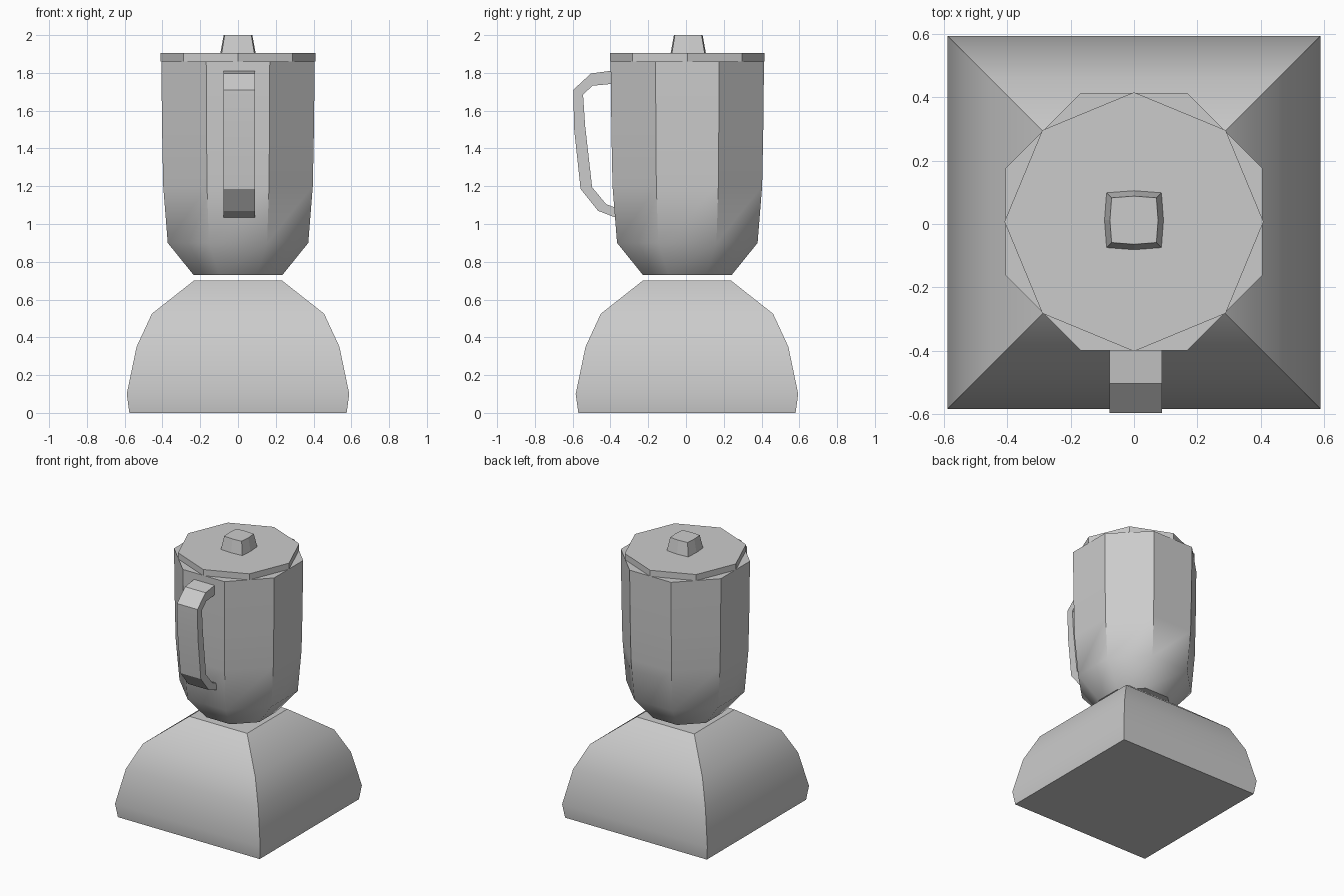
import bpy
import bmesh
from math import cos, sin, pi, radians

if "Cube" in bpy.data.objects:
    bpy.data.objects.remove(bpy.data.objects["Cube"])

CY = 0.007  # depth centre of the body


def finish(name, bm, angle=None):
    bmesh.ops.recalc_face_normals(bm, faces=bm.faces)
    mesh = bpy.data.meshes.new(name)
    bm.to_mesh(mesh)
    bm.free()
    ob = bpy.data.objects.new(name, mesh)
    bpy.context.collection.objects.link(ob)
    if angle:
        bpy.ops.object.select_all(action='DESELECT')
        bpy.context.view_layer.objects.active = ob
        ob.select_set(True)
        bpy.ops.object.shade_smooth_by_angle(angle=radians(angle))
    return ob


def loft(name, section, profile, cy=CY, angle=None):
    """Stack a unit cross-section scaled by each (size, z) and cap the ends."""
    bm = bmesh.new()
    rings = [[bm.verts.new((x * s, cy + y * s, z)) for x, y in section]
             for s, z in profile]
    n = len(section)
    for a, b in zip(rings, rings[1:]):
        for i in range(n):
            j = (i + 1) % n
            bm.faces.new((a[i], a[j], b[j], b[i]))
    bm.faces.new(rings[0][::-1])
    bm.faces.new(rings[-1])
    return finish(name, bm, angle)


def ngon(n, radius=1.0, turn=0.0):
    return [(radius * cos(turn + 2 * pi * i / n),
             radius * sin(turn + 2 * pi * i / n)) for i in range(n)]


# Square motor base with rounded shoulders
loft("motor_base", ngon(4, 2 ** 0.5, pi / 4),
     [(0.575, 0), (0.589, 0.10), (0.537, 0.35), (0.456, 0.525), (0.234, 0.70)],
     cy=0.005, angle=32)

# Octagonal jug, flat side to the front
loft("jug", ngon(8, 1 / cos(pi / 8), pi / 8),
     [(0.235, 0.73), (0.372, 0.90), (0.396, 1.20), (0.402, 1.50), (0.406, 1.86)],
     angle=37)

# Octagonal lid, corner to the front
loft("lid", ngon(8), [(0.409, 1.86), (0.409, 1.905)])

# Tapered knob with slightly bowed sides
bowed = [(1, 0), (0.93, 0.93), (0, 1), (-0.93, 0.93),
         (-1, 0), (-0.93, -0.93), (0, -1), (0.93, -0.93)]
loft("lid_knob", bowed, [(0.094, 1.90), (0.076, 2.0)], cy=0.012)

# Handle: a band between outer and inner side profiles (y, z)
outer = [(-0.39, 1.812), (-0.503, 1.797), (-0.597, 1.71), (-0.592, 1.50),
         (-0.558, 1.185), (-0.466, 1.07), (-0.37, 1.033)]
inner = [(-0.39, 1.742), (-0.495, 1.732), (-0.545, 1.685), (-0.534, 1.52),
         (-0.497, 1.195), (-0.423, 1.105), (-0.37, 1.085)]
bm = bmesh.new()
rings = [[bm.verts.new((x, y, z)) for x, (y, z) in
          ((-0.077, o), (0.089, o), (0.089, i), (-0.077, i))]
         for o, i in zip(outer, inner)]
for a, b in zip(rings, rings[1:]):
    for k in range(4):
        m = (k + 1) % 4
        bm.faces.new((a[k], a[m], b[m], b[k]))
bm.faces.new(rings[0])
bm.faces.new(rings[-1])
finish("handle", bm, 30)
